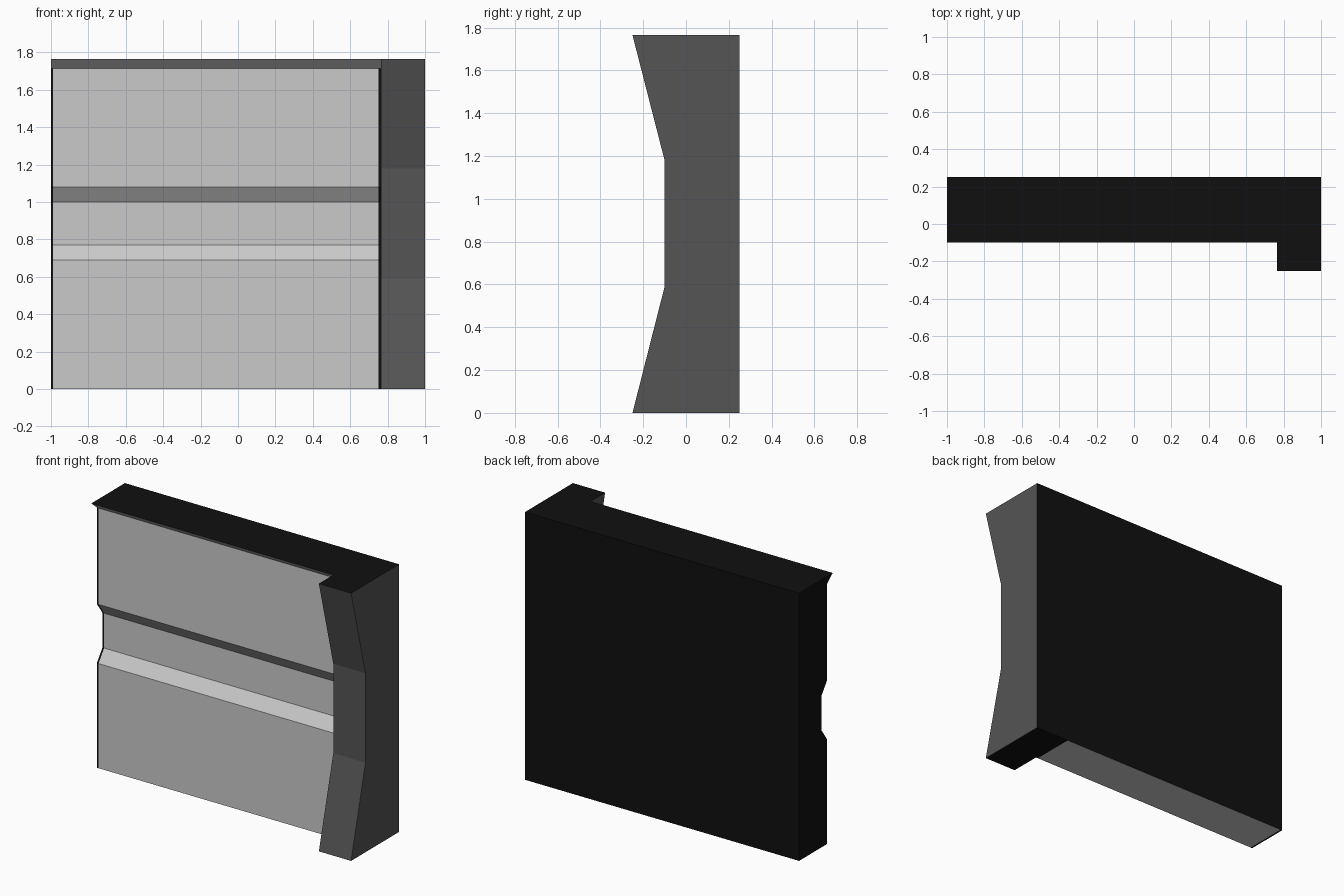
import bpy, bmesh

if "Cube" in bpy.data.objects:
    bpy.data.objects.remove(bpy.data.objects["Cube"])


def material(name, r, g, b):
    m = bpy.data.materials.new(name)
    m.diffuse_color = (r, g, b, 1)
    m.use_nodes = True
    m.node_tree.nodes["Principled BSDF"].inputs["Base Color"].default_value = m.diffuse_color
    return m


BLACK = material("black", 0.005, 0.005, 0.005)
CHARCOAL = material("charcoal", 0.09, 0.09, 0.09)
GREY = material("light grey", 0.59, 0.59, 0.59)


def prism(name, profile, xs, mats, rule):
    """Sweep a (y, z) profile through the x stations; rule picks each face's material."""
    bm = bmesh.new()
    rings = [[bm.verts.new((x, y, z)) for y, z in profile] for x in xs]
    bm.faces.new(rings[0])
    bm.faces.new(rings[-1])
    n = len(profile)
    for a, b in zip(rings, rings[1:]):
        for i in range(n):
            j = (i + 1) % n
            bm.faces.new((a[i], a[j], b[j], b[i]))
    bmesh.ops.recalc_face_normals(bm, faces=bm.faces)
    bm.normal_update()
    for f in bm.faces:
        f.material_index = rule(f.normal, f.calc_center_median())
    me = bpy.data.meshes.new(name)
    bm.to_mesh(me)
    bm.free()
    for m in mats:
        me.materials.append(m)
    ob = bpy.data.objects.new(name, me)
    bpy.context.collection.objects.link(ob)
    return ob


H = 1.765

# Wall panel: overhanging top lip and a horizontal groove;
# front and underside are grey between thin black edge strips
panel = [(0.25, 0), (-0.042, 0), (-0.042, 0.69), (0.016, 0.77), (0.016, 1.0),
         (-0.042, 1.08), (-0.042, 1.715), (-0.10, H), (0.25, H)]


def panel_rule(n, c):
    facing = n.y < -0.3 or n.z < -0.5
    inner = -0.98 < c.x < 0.74 or (c.z > 1.72 and n.z < -0.3)
    return 1 if facing and inner else 0


prism("wall_panel", panel, (-1, -0.988, 0.75, 0.765), (BLACK, GREY), panel_rule)

# Side post with a waisted front; black on top, bottom and back
post = [(0.25, 0), (-0.25, 0), (-0.10, 0.59), (-0.10, 1.18), (-0.25, H), (0.25, H)]
prism("side_post", post, (0.765, 1), (BLACK, CHARCOAL),
      lambda n, c: 0 if abs(n.z) > 0.9 or n.y > 0.9 else 1)
